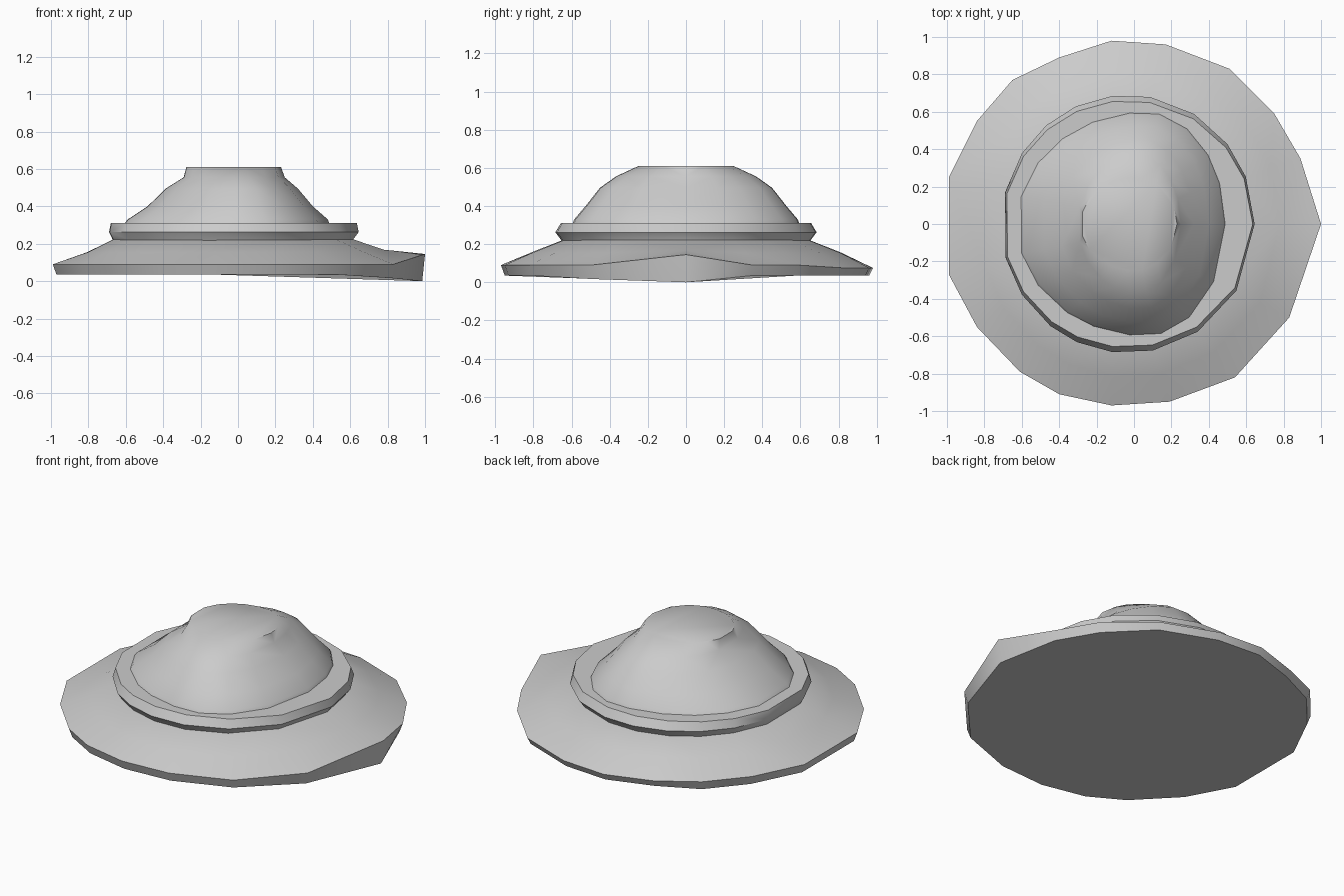
import bpy, bmesh
from math import atan2, cos, sin, hypot, radians

if "Cube" in bpy.data.objects:
    bpy.data.objects.remove(bpy.data.objects["Cube"])

# Irregular outer edge of the brim, counter-clockwise seen from above
EDGE = [(1, 0), (.89, .35), (.75, .59), (.51, .83), (.17, .96), (-.12, .98), (-.40, .89),
        (-.65, .77), (-.84, .55), (-.99, .25), (-.99, -.27), (-.84, -.55), (-.61, -.79),
        (-.40, -.91), (-.12, -.97), (.19, -.95), (.54, -.82), (.83, -.50)]
ANGLES = [atan2(y, x) for x, y in EDGE]


def oval(left, right, ry, z, y0=0.0):
    """Egg-shaped ring reaching from x=left to x=right."""
    cx, rx = (left + right) / 2, (right - left) / 2
    return [(cx + rx * cos(a), y0 + ry * sin(a), z) for a in ANGLES]


def loft(name, rings, angle):
    """Skin a stack of rings, bottom to top, and cap both ends."""
    bm = bmesh.new()
    loops = [[bm.verts.new(p) for p in ring] for ring in rings]
    for a, b in zip(loops, loops[1:]):
        for i in range(len(a)):
            j = (i + 1) % len(a)
            bm.faces.new((a[i], a[j], b[j], b[i]))
    bm.faces.new(loops[0][::-1])
    bm.faces.new(loops[-1])
    bmesh.ops.triangulate(bm, faces=[f for f in bm.faces if len(f.verts) == 4])
    mesh = bpy.data.meshes.new(name)
    bm.to_mesh(mesh)
    bm.free()
    ob = bpy.data.objects.new(name, mesh)
    bpy.context.collection.objects.link(ob)
    bpy.ops.object.select_all(action='DESELECT')
    ob.select_set(True)
    bpy.context.view_layer.objects.active = ob
    bpy.ops.object.shade_smooth_by_angle(angle=radians(angle))
    return ob


# Brim: flat underside, with the edge bent tall at the right tip
under, rim = [], []
for i, (x, y) in enumerate(EDGE):
    s = 1 - .02 / hypot(x, y)
    if i == 0:
        s = .985
    under.append((x * s, y * s, 0.0 if i == 0 else .035 - (.018 if i == 17 else 0)))
    rim.append((x, y, .145 if i == 0 else .09 if y < .8 else .075))
shoulder = oval(-.83, .79, .82, .155)
shoulder[0] = (.78, 0, .168)
loft("brim", [under, rim, shoulder, oval(-.69, .62, .65, .222)], 60)

# Band around the foot of the crown
loft("band", [oval(-.68, .61, .65, .20), oval(-.69, .615, .66, .222), oval(-.71, .645, .69, .262),
              oval(-.70, .635, .66, .312)], 40)

# Crown: steeper on the right, where a crease runs down front and back


def crown_ring(left, right, ry, z, cx):
    ring = []
    for a in ANGLES:
        c, s = cos(a), sin(a)
        rx = right - cx if c > 0 else cx - left
        ring.append((cx + rx * c, ry * s, z))
    return ring


loft("crown", [crown_ring(-.63, .49, .60, .305, .06), crown_ring(-.61, .48, .59, .33, .06),
               crown_ring(-.50, .40, .53, .40, .05), crown_ring(-.40, .32, .455, .495, .04),
               crown_ring(-.30, .25, .37, .555, .02), crown_ring(-.285, .23, .25, .61, 0)], 60)
